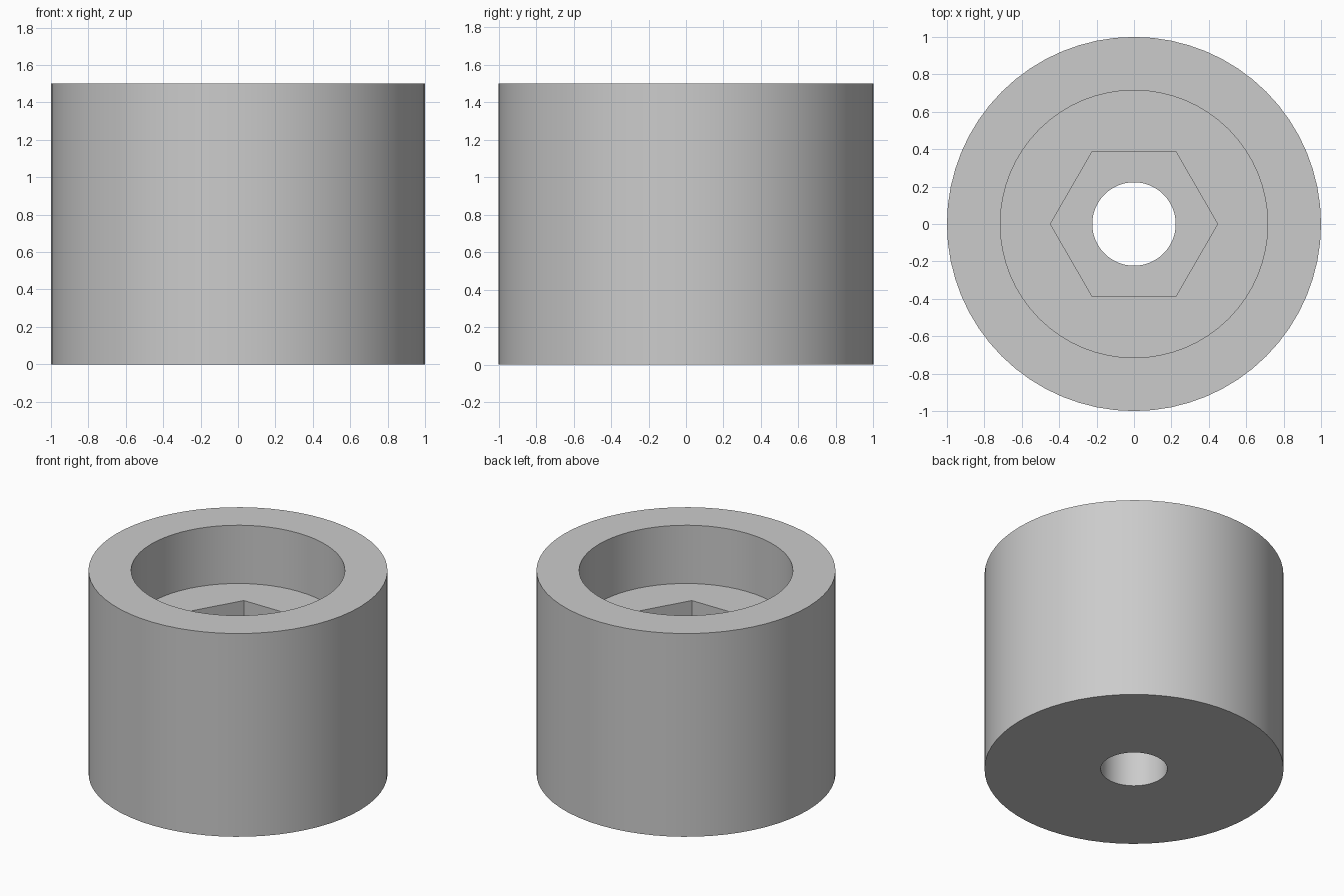
import bpy
import math

if "Cube" in bpy.data.objects:
    bpy.data.objects.remove(bpy.data.objects["Cube"], do_unlink=True)

HEIGHT = 1.5
BORE_FLOOR = 1.07
HEX_FLOOR = 0.67
SEGMENTS = 64

grey = bpy.data.materials.new("plain grey")
grey.use_nodes = True
colour = (0.6, 0.6, 0.6, 1.0)
grey.diffuse_color = colour
grey.node_tree.nodes["Principled BSDF"].inputs["Base Color"].default_value = colour


def prism(name, radius, bottom, top, sides=SEGMENTS):
    """Upright prism with a corner on the +x axis."""
    bpy.ops.mesh.primitive_cylinder_add(
        vertices=sides, radius=radius, depth=top - bottom,
        location=(0, 0, (bottom + top) / 2), rotation=(0, 0, math.pi / 2))
    obj = bpy.context.object
    obj.name = name
    obj.data.materials.append(grey)
    return obj


# Solid round body
body = prism("round_body", 1.0, 0, HEIGHT)

# Wide counterbore, hexagonal nut pocket and bolt hole
cutters = [
    prism("counterbore_cutter", 0.715, BORE_FLOOR, HEIGHT + 0.2),
    prism("nut_pocket_cutter", 0.447, HEX_FLOOR, HEIGHT + 0.1, 6),
    prism("bolt_hole_cutter", 0.223, -0.2, HEIGHT + 0.3),
]

bpy.ops.object.select_all(action="DESELECT")
body.select_set(True)
bpy.context.view_layer.objects.active = body
for cutter in cutters:
    cut = body.modifiers.new(cutter.name, "BOOLEAN")
    cut.operation = "DIFFERENCE"
    cut.solver = "EXACT"
    cut.object = cutter
    bpy.ops.object.modifier_apply(modifier=cut.name)
    bpy.data.objects.remove(cutter, do_unlink=True)

# Smooth walls with crisp rims
bpy.ops.object.shade_smooth_by_angle(angle=math.radians(30))
